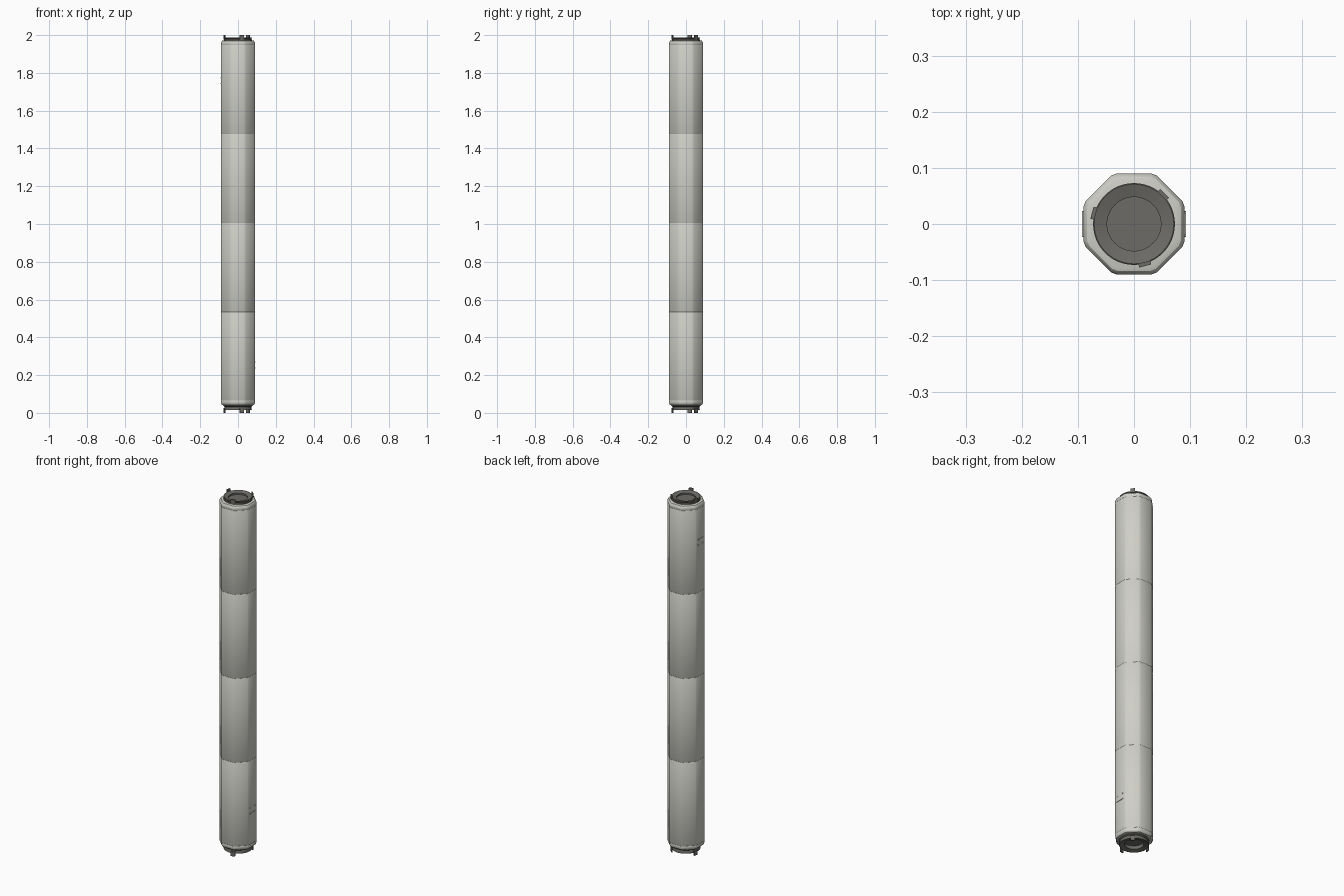
import bpy
import bmesh
from math import pi, sin, cos, radians
from mathutils import Matrix, Vector

cube = bpy.data.objects.get("Cube")
if cube:
    bpy.data.objects.remove(cube, do_unlink=True)


def material(name, color):
    mat = bpy.data.materials.new(name)
    mat.use_nodes = True
    mat.diffuse_color = (*color, 1)
    mat.node_tree.nodes["Principled BSDF"].inputs["Base Color"].default_value = (*color, 1)
    return mat


HULL = material("hull off white", (0.62, 0.62, 0.57))
DARK = material("docking dark grey", (0.15, 0.147, 0.135))


def finish(name, bm, mat, smooth=None):
    bmesh.ops.recalc_face_normals(bm, faces=bm.faces)
    mesh = bpy.data.meshes.new(name)
    bm.to_mesh(mesh)
    bm.free()
    mesh.materials.append(mat)
    obj = bpy.data.objects.new(name, mesh)
    bpy.context.collection.objects.link(obj)
    if smooth:
        bpy.ops.object.select_all(action="DESELECT")
        obj.select_set(True)
        bpy.context.view_layer.objects.active = obj
        bpy.ops.object.shade_smooth_by_angle(angle=radians(smooth))
    return obj


def loft(rings, cap=True):
    """Skin a stack of equal-length point rings."""
    bm = bmesh.new()
    loops = [[bm.verts.new(p) for p in ring] for ring in rings]
    n = len(loops[0])
    for a, b in zip(loops, loops[1:]):
        for i in range(n):
            j = (i + 1) % n
            bm.faces.new((a[i], a[j], b[j], b[i]))
    if cap:
        bm.faces.new(loops[0])
        bm.faces.new(loops[-1])
    return bm


def octagon(half, z, cut=0.006):
    """Octagon with clipped corners, flat sides facing the axes."""
    r = half / cos(pi / 8)
    corners = [Vector((r * cos(a), r * sin(a), z)) for a in (pi / 8 + k * pi / 4 for k in range(8))]
    pts = []
    for k, c in enumerate(corners):
        for other in (corners[k - 1], corners[(k + 1) % 8]):
            pts.append(c + (other - c).normalized() * cut)
    return pts


def circle(r, z, n=48):
    return [(r * cos(2 * pi * k / n), r * sin(2 * pi * k / n), z) for k in range(n)]


def box(name, size, matrix, mat):
    bm = bmesh.new()
    bmesh.ops.create_cube(bm, size=1, matrix=matrix @ Matrix.Diagonal((*size, 1)))
    return finish(name, bm, mat)


# Hull: octagonal tube with rounded ends and hairline panel seams
BOTTOM, TOP = 0.04, 1.972
ends = [(0.078, 0), (0.084, 0.002), (0.088, 0.007), (0.09, 0.014)]
profile = [(h, BOTTOM + d) for h, d in ends]
for z in (0.065, 0.535, 1.006, 1.477, 1.947):
    profile += [(0.09, z - 0.0012), (0.0894, z), (0.09, z + 0.0012)]
profile += [(h, TOP - d) for h, d in reversed(ends)]
finish("hull", loft([octagon(h, z) for h, z in profile]), HULL, 30)


# Docking ports: hollow collar and three guide petals at each end
def docking_port(label, base, rim, tip, flare):
    d = 1 if tip > base else -1
    shape = [(flare, base - d * 0.005), (flare, base + d * 0.004), (0.07, base + d * 0.008),
             (0.073, rim - d * 0.004), (0.073, rim - d * 0.001), (0.071, rim),
             (0.048, rim - d * 0.006), (0.048, base + d * 0.001)]
    finish(label + "_docking_collar", loft([circle(r, z) for r, z in shape]), DARK, 30)
    low = rim - d * 0.012
    for k in range(3):
        turn = Matrix.Rotation(radians(45 + 120 * k), 4, "Z")
        place = turn @ Matrix.Translation((0.074, 0, (low + tip) / 2))
        box(f"{label}_guide_petal_{k + 1}", (0.007, 0.022, abs(tip - low)), place, DARK)


docking_port("upper", TOP, 1.988, 2.0, 0.073)
docking_port("lower", BOTTOM, 0.014, 0.0, 0.076)


# Side fittings: a small rail with two studs, turned over on the opposite side
def side_fitting(label, side, z, up):
    box(label + "_rail", (0.004, 0.046, 0.005),
        Matrix.Translation((side * 0.0905, 0, z - up * 0.014)), HULL)
    for y in (-0.02, 0.02):
        box(label + "_stud", (0.004, 0.005, 0.005),
            Matrix.Translation((side * 0.0905, y, z + up * 0.017)), HULL)


side_fitting("lower_fitting", 1, 0.252, 1)
side_fitting("upper_fitting", -1, 1.76, -1)
